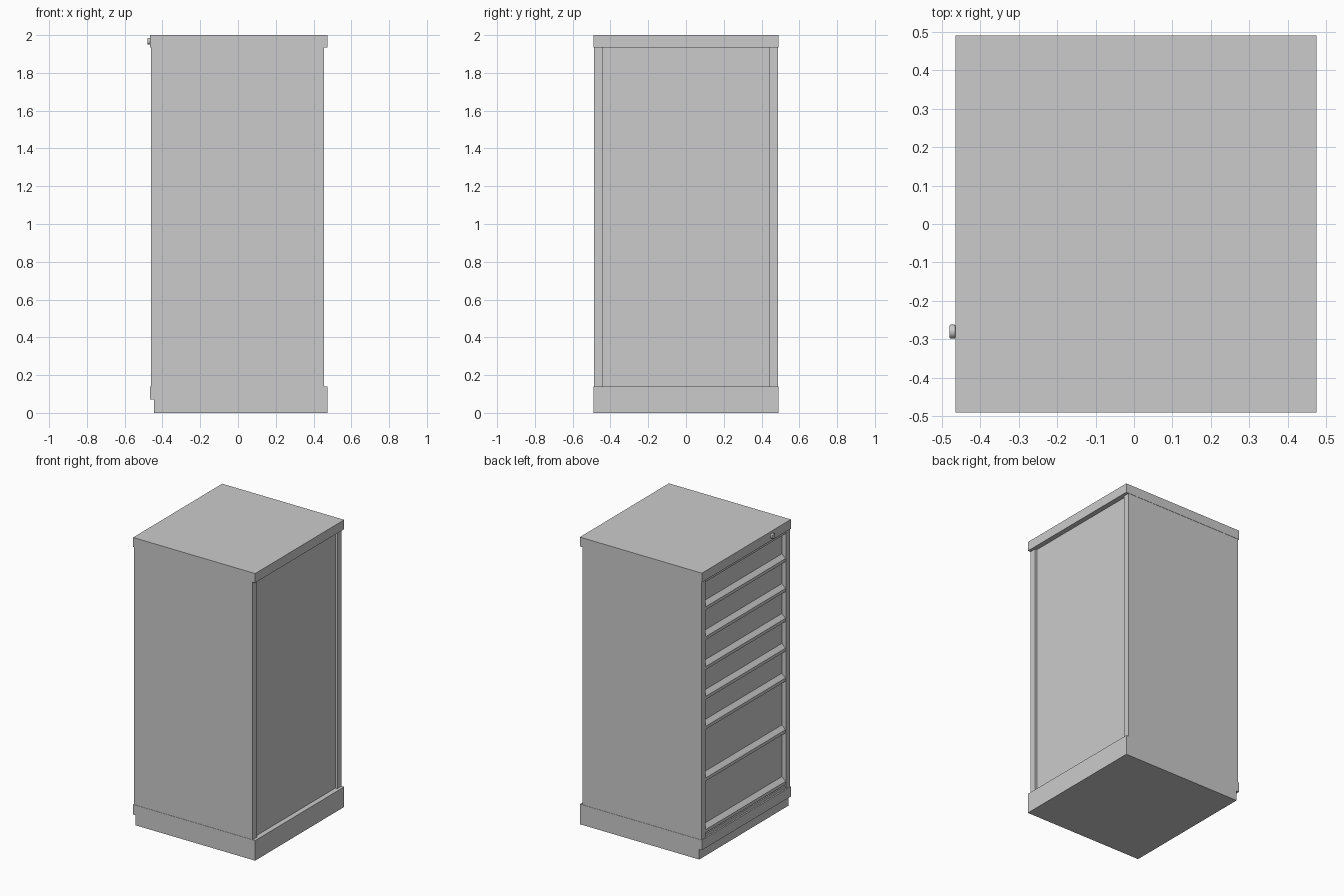
import bpy
import math

cube = bpy.data.objects.get("Cube")
if cube:
    bpy.data.objects.remove(cube, do_unlink=True)

grey = bpy.data.materials.new("cabinet grey")
grey.use_nodes = True
colour = (0.6, 0.6, 0.6, 1)
grey.diffuse_color = colour
grey.node_tree.nodes["Principled BSDF"].inputs["Base Color"].default_value = colour


def mesh_object(name, verts, faces):
    mesh = bpy.data.meshes.new(name)
    mesh.from_pydata(verts, [], faces)
    mesh.materials.append(grey)
    obj = bpy.data.objects.new(name, mesh)
    bpy.context.collection.objects.link(obj)
    return obj


def prism(name, profile, y0, y1):
    """Extrude an (x, z) outline, listed clockwise seen from -y, along y."""
    n = len(profile)
    verts = [(x, y, z) for y in (y0, y1) for x, z in profile]
    faces = [tuple(range(n)), tuple(reversed(range(n, 2 * n)))]
    faces += [(i, i + n, (i + 1) % n + n, (i + 1) % n) for i in range(n)]
    return mesh_object(name, verts, faces)


def box(name, x, y, z):
    outline = [(x[0], z[0]), (x[1], z[0]), (x[1], z[1]), (x[0], z[1])]
    return prism(name, outline, *y)


HALF = 0.49
SIDE = 0.488
STILE = 0.045
INNER = SIDE - STILE
FACE, BACK = -0.46, 0.455
PANEL = FACE + 0.03
LOW, HIGH = 0.14, 1.935

# Plinth, base and worktop
box("plinth", (-0.445, 0.475), (-HALF, HALF), (0, 0.07))
box("base", (-0.465, 0.475), (-HALF, HALF), (0.07, LOW))
box("worktop", (-0.465, 0.475), (-HALF, HALF), (HIGH, 2))

# Carcass with corner stiles around the recessed faces
box("carcass", (PANEL + 0.004, BACK - 0.015), (-SIDE, SIDE), (LOW, HIGH))
for side, label in ((-1, "right"), (1, "left")):
    y = sorted((side * INNER, side * SIDE))
    box(f"drawer_side_stile_{label}", (FACE, PANEL + 0.004), y, (LOW, HIGH))
    box(f"panel_side_stile_{label}", (BACK - 0.015, BACK), y, (LOW, HIGH))

# Rails above and below the drawers
box("top_rail", (FACE + 0.005, PANEL + 0.004), (-INNER, INNER), (1.915, HIGH))
box("bottom_rail", (FACE + 0.005, PANEL + 0.004), (-INNER, INNER), (LOW, 0.16))

# Drawers: five shallow and two deep, each with a sloping grip along its foot
top = 1.915
for i, height in enumerate([0.2, 0.208, 0.208, 0.208, 0.208, 0.36, 0.36]):
    foot = top - height
    box(f"drawer_front_{i + 1}", (PANEL, PANEL + 0.004),
        (-INNER + 0.003, INNER - 0.003), (foot + 0.004, top - 0.004))
    grip = [(PANEL, foot + 0.006), (PANEL, foot + 0.055),
            (FACE + 0.003, foot + 0.028), (FACE + 0.003, foot + 0.006)]
    prism(f"drawer_grip_{i + 1}", grip, -INNER + 0.001, INNER - 0.001)
    top = foot

# Lock barrel on the worktop edge
bpy.ops.mesh.primitive_cylinder_add(vertices=32, radius=0.018, depth=0.015,
                                    location=(-0.4725, -0.28, 1.968),
                                    rotation=(0, math.pi / 2, 0))
lock = bpy.context.object
lock.name = "lock"
lock.data.materials.append(grey)
bevel = lock.modifiers.new("soft rim", 'BEVEL')
bevel.width = 0.003
bevel.segments = 2
bpy.ops.object.shade_smooth_by_angle()
